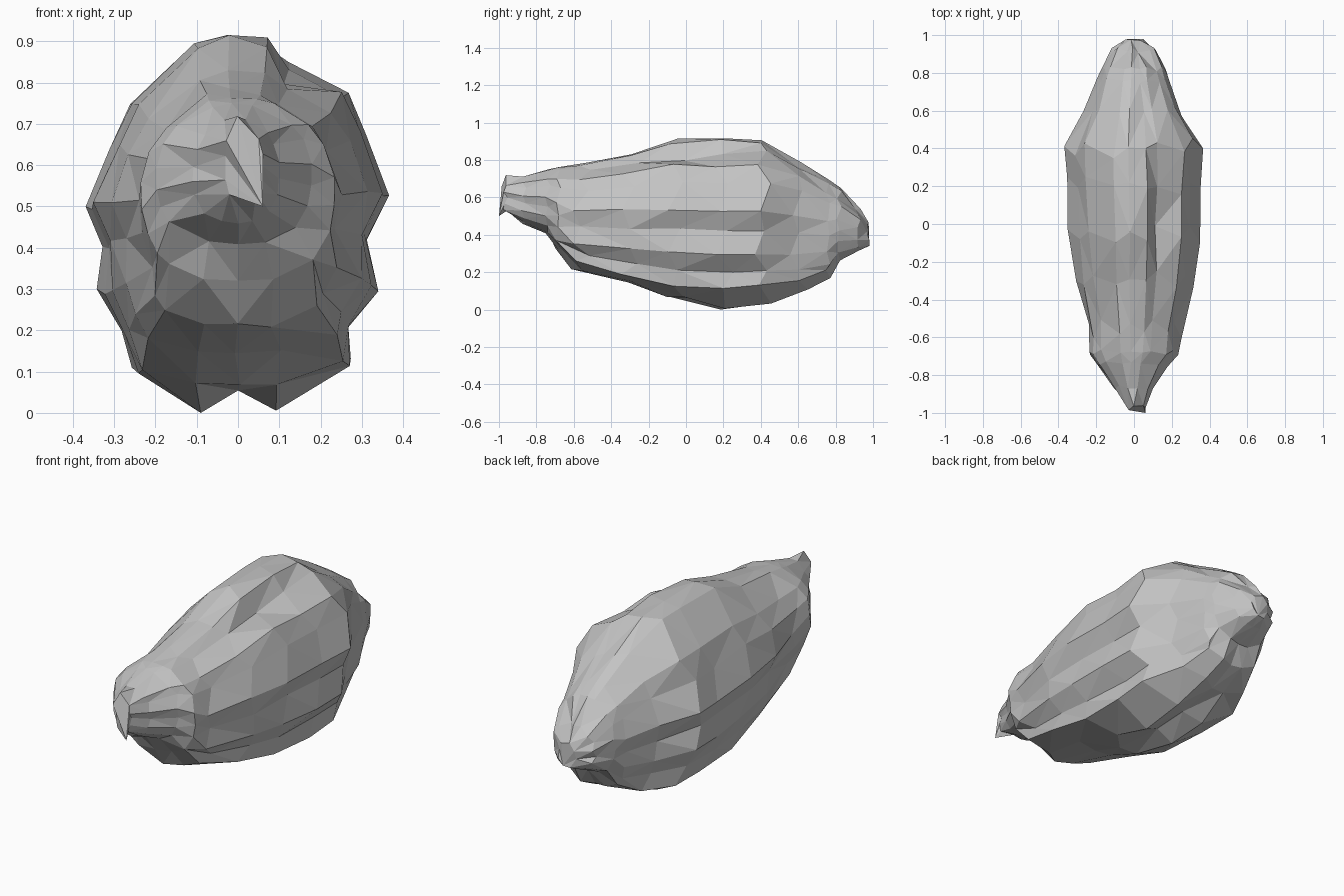
import bpy
import bmesh
import math
import random
from mathutils import Vector

random.seed(11)

cube = bpy.data.objects.get("Cube")
if cube:
    bpy.data.objects.remove(cube, do_unlink=True)

# Broadest cross-section of the boulder, as (x, z) with ridges and grooves
SECTION = [
    (0, .06), (.1, 0), (.27, .12), (.275, .2), (.345, .295), (.32, .42),
    (.37, .52), (.31, .67), (.26, .77), (.13, .85), (.07, .91), (-.03, .915),
    (-.11, .89), (-.26, .745), (-.31, .63), (-.37, .49), (-.325, .4),
    (-.335, .29), (-.28, .19), (-.25, .1), (-.1, 0),
]
HEIGHT, HALF_WIDTH = .915, .37

# Stations along the length: y, top, bottom, reach to -x, reach to +x, ridges
STATIONS = [
    (-.97, .72, .51, .03, .06, 0),
    (-.86, .715, .46, .11, .1, 0),
    (-.74, .75, .41, .2, .18, 0),
    (-.68, .765, .32, .235, .235, 0),
    (-.56, .78, .21, .245, .25, .3),
    (-.3, .83, .15, .31, .315, .5),
    (-.05, .91, .07, .345, .35, .9),
    (.2, .915, 0, .36, .36, 1),
    (.4, .91, .03, .37, .37, 1),
    (.6, .81, .1, .26, .25, .6),
    (.76, .7, .165, .195, .19, .3),
    (.82, .65, .26, .17, .17, 0),
    (.92, .54, .31, .12, .12, 0),
    (.98, .47, .34, .05, .05, 0),
]
NOSE_TIP = (.06, -1, .5)
TAIL_TIP = (.01, 1, .35)

# Hollows worn into the stone: centre, spread, push
HOLLOWS = [
    ((.14, .0, .84), (.07, .2, .12), (-.01, 0, -.07)),
    ((.03, .56, .82), (.06, .16, .15), (0, 0, -.05)),
    ((-.3, -.35, .37), (.15, .25, .06), (.04, 0, 0)),
    ((.32, .52, .35), (.15, .1, .07), (-.04, 0, 0)),
]


def fit_point(x, z, station):
    """Blend the ridged section with a plain oval at one station."""
    y, top, bottom, reach_neg, reach_pos, ridges = station
    reach = reach_pos if x > 0 else reach_neg

    # Low ridges stay level along the length, the crown tapers
    t = z / HEIGHT
    scaled = bottom + (top - bottom) * t
    level = min(max(z, bottom), top)
    ridged = Vector((x * reach / HALF_WIDTH, y, scaled + (level - scaled) * (1 - t)))

    # The oval is round above and boxy below
    angle = math.atan2(t - .5, x / HALF_WIDTH / 2)
    power = 1 if t > .5 else .75
    across, up = (math.copysign(abs(v) ** power, v) for v in (math.cos(angle), math.sin(angle)))
    oval = Vector((reach * across, y, (top + bottom + (top - bottom) * up) / 2))
    return oval.lerp(ridged, ridges)


def hollow_push(p):
    """Total push of all hollows at a point."""
    total = Vector()
    for centre, spread, push in HOLLOWS:
        far = sum(((a - c) / s) ** 2 for a, c, s in zip(p, centre, spread))
        total += Vector(push) * math.exp(-far)
    return total


def rough(amount):
    return random.uniform(-amount, amount)


# Loft the rough stone skin, calmer near the ends
bm = bmesh.new()
rings = []
for station in STATIONS:
    calm = .3 if abs(station[0]) > .65 else 1
    ring = []
    for j, (x, z) in enumerate(SECTION):
        p = fit_point(x, z, station)
        p += hollow_push(p)
        stagger = .025 if j % 2 else -.025
        p += Vector((rough(.008), stagger + rough(.03), rough(.008))) * calm
        p.z = min(max(p.z, 0), HEIGHT)
        ring.append(bm.verts.new(p))
    rings.append(ring)

count = len(SECTION)
for a, b in zip(rings, rings[1:]):
    for j in range(count):
        k = (j + 1) % count
        bm.faces.new((a[j], a[k], b[k], b[j]))

# Close both ends with a faceted point
for ring, point in ((rings[0], NOSE_TIP), (rings[-1], TAIL_TIP)):
    tip = bm.verts.new(point)
    for j in range(count):
        bm.faces.new((ring[j], ring[(j + 1) % count], tip))

# Merge crowded points so the ends keep broad facets
bmesh.ops.remove_doubles(bm, verts=bm.verts, dist=.035)
bmesh.ops.triangulate(bm, faces=bm.faces, quad_method='SHORT_EDGE')
bmesh.ops.recalc_face_normals(bm, faces=bm.faces)

mesh = bpy.data.meshes.new("boulder")
bm.to_mesh(mesh)
bm.free()
boulder = bpy.data.objects.new("boulder", mesh)
bpy.context.collection.objects.link(boulder)

# Plain grey stone
stone = bpy.data.materials.new("grey_stone")
stone.use_nodes = True
grey = (.55, .55, .55, 1)
stone.diffuse_color = grey
stone.node_tree.nodes["Principled BSDF"].inputs["Base Color"].default_value = grey
mesh.materials.append(stone)
